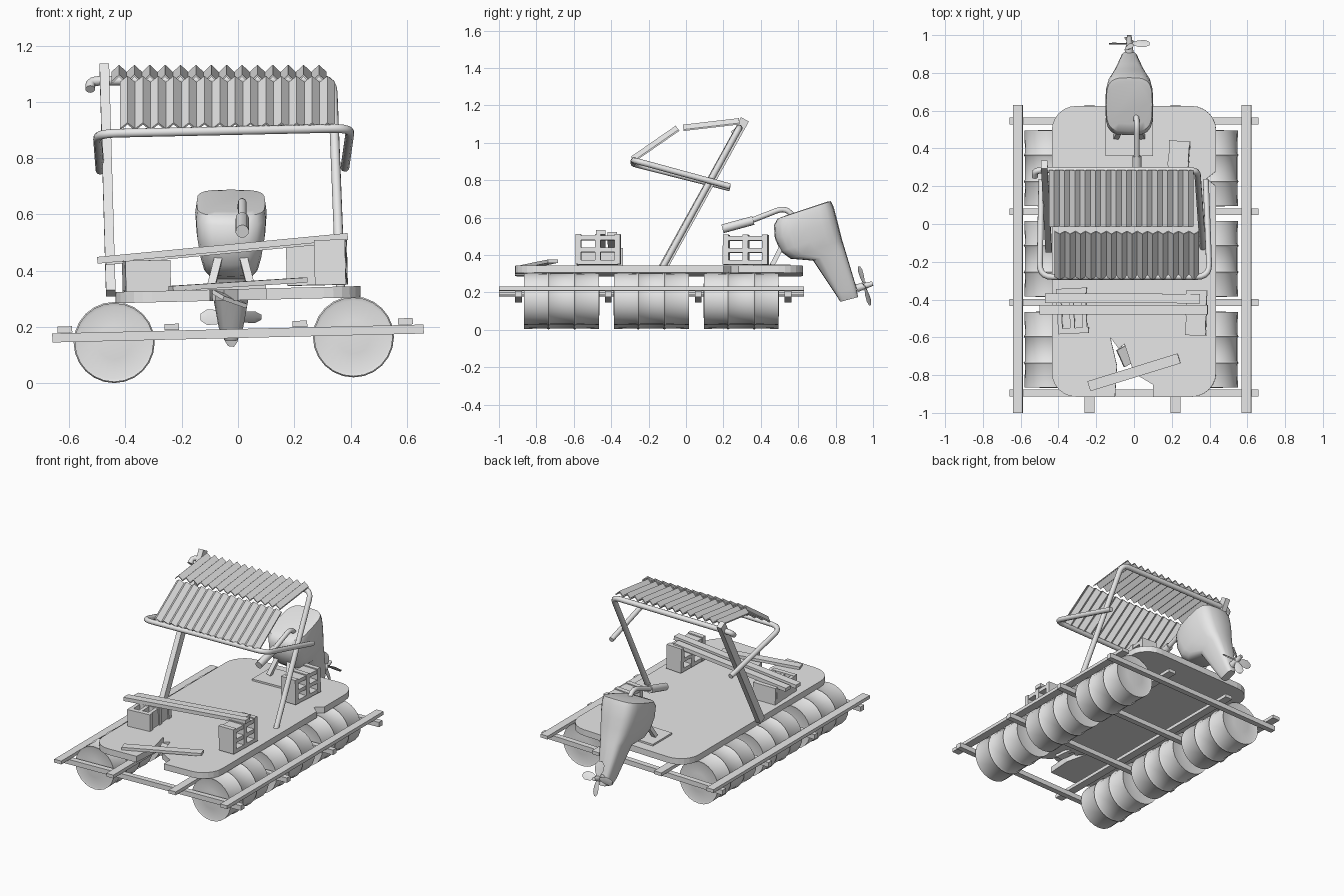
import bpy, bmesh, math
from mathutils import Vector, Matrix

cube = bpy.data.objects.get("Cube")
if cube:
    bpy.data.objects.remove(cube, do_unlink=True)

grey = bpy.data.materials.new("plain_grey")
grey.use_nodes = True
grey.diffuse_color = (0.8, 0.8, 0.8, 1)
grey.node_tree.nodes["Principled BSDF"].inputs["Base Color"].default_value = (0.8, 0.8, 0.8, 1)

TILT = -0.024  # the raft leans, its +x side riding higher


def finish(name, bm, smooth=None):
    bmesh.ops.recalc_face_normals(bm, faces=bm.faces[:])
    mesh = bpy.data.meshes.new(name)
    bm.to_mesh(mesh)
    bm.free()
    mesh.materials.append(grey)
    ob = bpy.data.objects.new(name, mesh)
    bpy.context.collection.objects.link(ob)
    if smooth:
        bpy.ops.object.select_all(action='DESELECT')
        ob.select_set(True)
        bpy.context.view_layer.objects.active = ob
        bpy.ops.object.shade_smooth_by_angle(angle=math.radians(smooth))
    return ob


def add_box(bm, loc, size):
    m = Matrix.Translation(loc) @ Matrix.Diagonal((*size, 1))
    bmesh.ops.create_cube(bm, size=1, matrix=m)


def box(name, loc, size, rot=(0, 0, 0)):
    bm = bmesh.new()
    add_box(bm, (0, 0, 0), size)
    ob = finish(name, bm)
    ob.location, ob.rotation_euler = loc, rot
    return ob


def beam(name, a, b, width, depth):
    """Square bar from a to b."""
    a, b = Vector(a), Vector(b)
    ob = box(name, (a + b) / 2, (width, depth, (b - a).length))
    ob.rotation_mode = 'QUATERNION'
    z = (b - a).normalized()
    side = Vector((0, 1, 0)) if abs(z.x) > 0.7 else Vector((1, 0, 0))
    x = (side - z * side.dot(z)).normalized()
    ob.rotation_quaternion = Matrix((x, z.cross(x), z)).transposed().to_quaternion()
    return ob


def loft(bm, rings):
    loops = [[bm.verts.new(p) for p in ring] for ring in rings]
    n = len(loops[0])
    for r, s in zip(loops, loops[1:]):
        for i in range(n):
            bm.faces.new((r[i], r[(i + 1) % n], s[(i + 1) % n], s[i]))
    bm.faces.new(loops[0])
    bm.faces.new(loops[-1])


def tube(name, pts, radius, bend=0.05):
    """Round tube along a path whose corners are rounded."""
    pts = [Vector(p) for p in pts]
    path = [pts[0]]
    for p, c, q in zip(pts, pts[1:], pts[2:]):
        a = c + (p - c).normalized() * min(bend, (p - c).length * 0.48)
        b = c + (q - c).normalized() * min(bend, (q - c).length * 0.48)
        for i in range(6):
            t = i / 5
            path.append(a * (1 - t) ** 2 + c * 2 * t * (1 - t) + b * t * t)
    path.append(pts[-1])
    bm = bmesh.new()
    rings = []
    tangent = (path[1] - path[0]).normalized()
    u = tangent.orthogonal().normalized()
    for i, p in enumerate(path):
        tangent = (path[min(i + 1, len(path) - 1)] - path[max(i - 1, 0)]).normalized()
        u = (u - tangent * u.dot(tangent)).normalized()
        v = tangent.cross(u)
        rings.append([p + (u * math.cos(k * math.pi / 5) + v * math.sin(k * math.pi / 5)) * radius
                      for k in range(10)])
    loft(bm, rings)
    return finish(name, bm, 50)


# Floating barrels: ribbed drums in two rows
def barrel(name, loc):
    half, r = 0.2, 0.14
    profile = [(-half - 0.002, 0.06), (-half + 0.004, r * 0.92), (-half, r), (-half + 0.01, r)]
    for rib in (-0.07, 0.07):
        profile += [(rib - 0.01, r - 0.003), (rib, r + 0.004), (rib + 0.01, r - 0.003)]
    profile += [(-y, rad) for y, rad in reversed(profile[:4])]
    bm = bmesh.new()
    loft(bm, [[(rad * math.cos(k * math.pi / 12), y, rad * math.sin(k * math.pi / 12))
               for k in range(24)] for y, rad in profile])
    finish(name, bm, 50).location = loc


for side, x, z in (("right", -0.44, 0.145), ("left", 0.41, 0.165)):
    for i, y in enumerate((-0.665, -0.185, 0.295)):
        barrel(f"{side}_barrel_{i + 1}", (x, y, z))

# Frame under the deck
for i in range(4):
    box(f"crossbar_{i + 1}", (0, -0.895 + 0.48 * i, 0.177), (1.32, 0.036, 0.032), (0, TILT, 0))
for i, x in enumerate((-0.615, -0.235, 0.22, 0.595)):
    box(f"long_rail_{i + 1}", (x, -0.185, 0.206 - x * TILT), (0.052, 1.63, 0.022), (0, TILT, 0))

# Deck: rounded board with a splintered hole at the front and a side notch
outline = []
hx, front, back, rad = 0.435, -0.915, 0.625, 0.13
corners = [(hx - rad, front + rad, 270), (hx - rad, back - rad, 0),
           (-hx + rad, back - rad, 90), (-hx + rad, front + rad, 180)]
for n, (cx, cy, start) in enumerate(corners):
    for k in range(7):
        a = math.radians(start + 15 * k)
        outline.append((cx + rad * math.cos(a), cy + rad * math.sin(a)))
    if n == 0:
        outline += [(hx, 0.2), (0.385, 0.24), (hx, 0.28)]
outline += [(-0.1, front), (-0.09, -0.75), (-0.125, -0.6), (-0.08, -0.66),
            (-0.05, -0.635), (0, -0.79), (0.1, -0.85), (0.1, front)]
bm = bmesh.new()
base = bm.faces.new([bm.verts.new((x, y, -0.02)) for x, y in outline])
top = bmesh.ops.extrude_face_region(bm, geom=[base])
bmesh.ops.translate(bm, vec=(0, 0, 0.04), verts=[v for v in top["geom"] if isinstance(v, bmesh.types.BMVert)])
bmesh.ops.triangulate(bm, faces=[f for f in bm.faces if len(f.verts) > 4])
deck = finish("deck", bm)
deck.location, deck.rotation_euler = (0, 0, 0.315), (0, TILT, 0)

box("loose_plank", (0, -0.785, 0.352), (0.5, 0.055, 0.018), (0, -0.06, 0.3))
box("splinter", (-0.03, -0.69, 0.3), (0.1, 0.1, 0.015), (0.25, 0.3, 0.5))


# Crates with four open cells
def crate(name, loc, rot):
    t, l, h, w = 0.11, 0.24, 0.16, 0.03
    bm = bmesh.new()
    for s in (-1, 0, 1):
        add_box(bm, (0, s * (l - w) / 2, 0), (t, w, h))
        add_box(bm, (0, 0, s * (h - w) / 2 - 0.004), (t * 0.96, l - w, w * 0.8))
    ob = finish(name, bm)
    ob.location, ob.rotation_euler = loc, rot


crate("right_bench_crate", (-0.325, -0.46, 0.382), (0, math.pi / 2 + TILT, 0.05))
crate("left_bench_crate", (0.33, -0.47, 0.43), (0, TILT, -0.03))
crate("rear_crate", (0.235, 0.32, 0.428), (0, TILT, -0.07))

# Bench planks resting on the crates
beam("bench_plank_front", (-0.5, -0.455, 0.437), (0.39, -0.455, 0.522), 0.05, 0.024)
beam("bench_plank_back", (-0.47, -0.392, 0.432), (0.35, -0.395, 0.51), 0.05, 0.024)

# Canopy supports
beam("right_post", (-0.452, -0.13, 0.32), (-0.475, 0.315, 1.125), 0.034, 0.048)
tube("left_post_and_back_bar", [(-0.525, 0.25, 1.045), (-0.525, 0.285, 1.075), (0.335, 0.285, 1.08),
                                (0.365, -0.13, 0.325)], 0.017)
tube("front_hoop", [(-0.49, 0.235, 0.757), (-0.5, -0.28, 0.887), (0.4, -0.28, 0.907),
                    (0.38, 0.235, 0.767)], 0.016, 0.07)


# Corrugated canopy sheets
def sheet(name, near, far, x0, x1, folds=14):
    """Zigzag sheet between two (y, z) edges."""
    d = Vector((0, far[0] - near[0], far[1] - near[1])).normalized()
    up = Vector((0, -d.z, d.y))
    bm = bmesh.new()
    rows = []
    for lift in (-0.004, 0.004):
        for y, z in (near, far):
            rows.append([bm.verts.new(Vector((x0 + (x1 - x0) * k / (2 * folds), y, z))
                                      + up * (lift + (0.013 if k % 2 else -0.013)))
                         for k in range(2 * folds + 1)])
    a, b, c, e = rows
    for r, s in ((a, b), (c, e), (a, c), (b, e)):
        for k in range(2 * folds):
            bm.faces.new((r[k], r[k + 1], s[k + 1], s[k]))
    for k in (0, -1):
        bm.faces.new((a[k], b[k], e[k], c[k]))
    finish(name, bm)


sheet("canopy_front_sheet", (-0.285, 0.912), (-0.045, 1.078), -0.42, 0.345)
sheet("canopy_back_sheet", (-0.015, 1.08), (0.285, 1.115), -0.45, 0.315)

# Outboard motor: rounded sections given as (front y, z, back y, z, half width)
mx = -0.025
sections = [(0.53, 0.61, 0.755, 0.685, 0.105), (0.49, 0.595, 0.775, 0.688, 0.122),
            (0.47, 0.56, 0.79, 0.655, 0.127), (0.475, 0.49, 0.81, 0.58, 0.122),
            (0.505, 0.42, 0.825, 0.52, 0.11), (0.56, 0.38, 0.835, 0.48, 0.098),
            (0.68, 0.37, 0.85, 0.43, 0.08), (0.8, 0.19, 0.91, 0.23, 0.045),
            (0.825, 0.15, 0.92, 0.175, 0.025)]
bm = bmesh.new()
rings = []
for y0, z0, y1, z1, hw in sections:
    ring = []
    for k in range(20):
        c, s = math.cos(k * math.pi / 10), math.sin(k * math.pi / 10)
        c, s = (math.copysign(abs(v) ** 0.55, v) for v in (c, s))
        f = (1 + c) / 2
        ring.append((mx + hw * s, y0 + (y1 - y0) * f, z0 + (z1 - z0) * f))
    rings.append(ring)
loft(bm, rings)
finish("motor_body", bm, 40)

# Motor mount and tiller
box("motor_mount_plate", (mx, 0.46, 0.338), (0.25, 0.2, 0.016), (0, TILT, 0))
for side, s in (("right", -1), ("left", 1)):
    beam(f"{side}_motor_strut", (mx + s * 0.07, 0.46, 0.345), (mx + s * 0.03, 0.54, 0.5), 0.028, 0.025)
tube("tiller_arm", [(0.015, 0.3, 0.565), (0.015, 0.53, 0.655), (0.01, 0.59, 0.59)], 0.015)
tube("tiller_grip", [(0.015, 0.195, 0.54), (0.015, 0.36, 0.585)], 0.024)

# Propeller: hub and four pitched blades
axis_rot = Matrix.Translation((mx, 0.955, 0.235)) @ Matrix.Rotation(0.28, 4, 'X')
bm = bmesh.new()
bmesh.ops.create_cone(bm, cap_ends=True, segments=12, radius1=0.022, radius2=0.012, depth=0.09,
                      matrix=Matrix.Rotation(-math.pi / 2, 4, 'X'))
for i in range(4):
    spin = Matrix.Rotation(i * math.pi / 2, 4, 'Y') @ Matrix.Rotation(0.45, 4, 'Z')
    rings = [[spin @ Vector((x, y, z)) for x, y in ((-w, 0), (0, -0.004), (w, 0), (0, 0.004))]
             for z, w in ((0.01, 0.01), (0.05, 0.026), (0.085, 0.028), (0.108, 0.012))]
    loft(bm, rings)
bm.transform(axis_rot)
finish("propeller", bm, 40)
